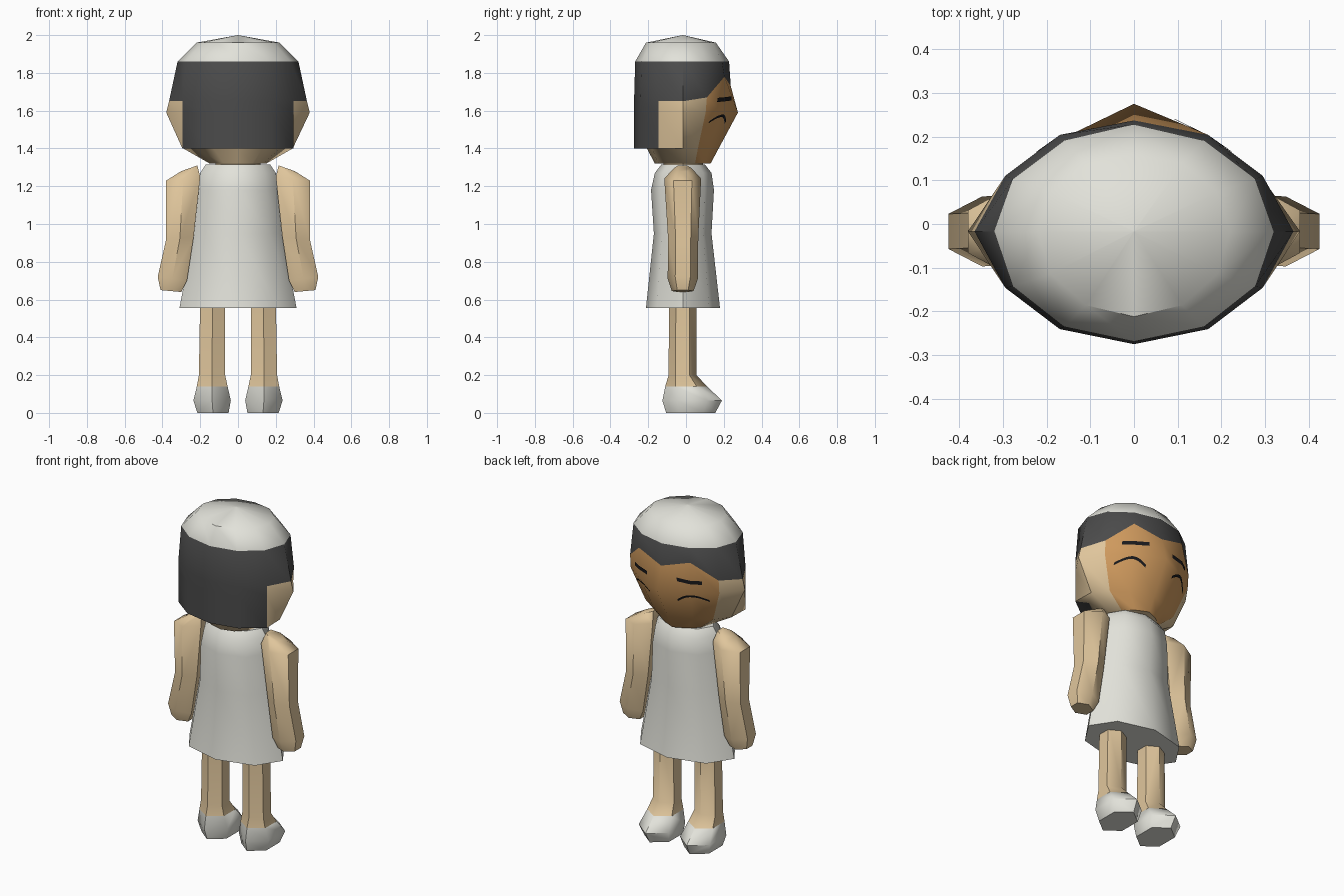
import bpy, bmesh, math
from mathutils import Vector
from mathutils.bvhtree import BVHTree

cube = bpy.data.objects.get("Cube")
if cube:
    bpy.data.objects.remove(cube)


def material(name, rgb):
    m = bpy.data.materials.new(name)
    m.use_nodes = True
    m.diffuse_color = (*rgb, 1)
    m.node_tree.nodes["Principled BSDF"].inputs["Base Color"].default_value = (*rgb, 1)
    return m


WHITE = material("off_white", (0.76, 0.76, 0.70))
HAIR = material("charcoal_hair", (0.07, 0.07, 0.07))
SKIN = material("light_skin", (0.74, 0.56, 0.33))
FACE = material("tan_face", (0.62, 0.32, 0.11))
INK = material("black_ink", (0.01, 0.01, 0.012))
CY = -0.017  # depth of the body axis


def finish(name, bm, mats, angle=45):
    """Clean the mesh, link it and smooth all but its sharp edges."""
    bmesh.ops.remove_doubles(bm, verts=bm.verts[:], dist=1e-4)
    bmesh.ops.recalc_face_normals(bm, faces=bm.faces[:])
    me = bpy.data.meshes.new(name)
    bm.to_mesh(me)
    bm.free()
    for m in mats:
        me.materials.append(m)
    ob = bpy.data.objects.new(name, me)
    bpy.context.collection.objects.link(ob)
    bpy.ops.object.select_all(action="DESELECT")
    ob.select_set(True)
    bpy.context.view_layer.objects.active = ob
    bpy.ops.object.shade_smooth_by_angle(angle=math.radians(angle))
    return ob


def loft(name, rows, mats, rule=lambda row, col: 0, angle=45):
    """Skin closed rings of points, listed from top to bottom, and cap the ends."""
    bm = bmesh.new()
    rings = [[bm.verts.new(p) for p in row] for row in rows]
    n = len(rings[0])
    for r in range(len(rings) - 1):
        for k in range(n):
            j = (k + 1) % n
            f = bm.faces.new((rings[r][k], rings[r][j], rings[r + 1][j], rings[r + 1][k]))
            f.material_index = rule(r, k)
    bm.faces.new(rings[0]).material_index = rule(0, 0)
    bm.faces.new(rings[-1]).material_index = rule(len(rings) - 2, 0)
    return finish(name, bm, mats, angle)


def ring(n, x0, x1, y0, y1, z0, z1=None, turn=0.0, side=1):
    """Polygon fitted to a box; z0 is its inner height and z1 its outer height."""
    z1 = z0 if z1 is None else z1
    w = math.cos(math.pi / n) if turn else 1
    pts = []
    for k in range(n):
        a = math.tau * k / n + turn
        t = 0.5 + 0.5 * math.cos(a) / w
        y = (y0 + y1) / 2 + (y1 - y0) / 2 * math.sin(a)
        pts.append((side * (x0 + (x1 - x0) * t), y, z0 + (z1 - z0) * t))
    return pts


# Head: twelve columns, with the cap, hair, face and skin as face regions
HAIRLINE = [1.65, 1.67, 1.78, 1.73, 1.78, 1.67] + [1.65] * 6


def head_ring(z, side, rx, ry_front, front, ry_back, hair_panel=False):
    pts = []
    for k in range(12):
        a = math.tau * k / 12
        c, s = math.cos(a), math.sin(a)
        x, y = rx * c, CY + (ry_front if s > 0 else ry_back) * s
        if k in (0, 6):
            x, y = side * c, CY
        elif k == 3:
            y = front
        elif hair_panel and k > 6:
            x, y = 0.34 * c, CY + 0.258 * s
        pts.append((x, y, HAIRLINE[k] if z is None else z))
    return pts


head_rows = [
    head_ring(2.0, 0.001, 0.001, 0.001, CY + 0.001, 0.001),
    head_ring(1.96, 0.22, 0.22, 0.18, 0.158, 0.195),
    head_ring(1.86, 0.32, 0.32, 0.24, 0.228, 0.252),
    head_ring(None, 0.365, 0.34, 0.255, 0.237, 0.258),
    head_ring(1.59, 0.38, 0.34, 0.242, 0.275, 0.258),
    head_ring(1.4, 0.29, 0.26, 0.16, 0.173, 0.19, hair_panel=True),
    head_ring(1.4, 0.29, 0.26, 0.16, 0.173, 0.19),
    head_ring(1.32, 0.15, 0.15, 0.13, 0.13, 0.148),
]


def head_colour(row, col):
    if row < 2:
        return 0
    if row == 2 or (row < 6 and 7 <= col <= 10):
        return 1
    return 3 if 1 <= col <= 4 else 2


head = loft("head", head_rows, [WHITE, HAIR, SKIN, FACE], head_colour)

# Neck
loft("neck", [ring(8, -0.12, 0.12, -0.12, 0.09, z) for z in (1.335, 1.28)], [SKIN])

# Dress
dress = [(1.315, 0.17, -0.13, 0.10), (1.27, 0.20, -0.165, 0.135), (1.18, 0.215, -0.185, 0.148),
         (0.95, 0.235, -0.17, 0.135), (0.555, 0.31, -0.212, 0.18)]
loft("dress", [ring(8, -x, x, y0, y1, z) for z, x, y0, y1 in dress], [WHITE], angle=50)

# Arms, legs and shoes: inner x, outer x, back y, front y, inner z, outer z
arm = [(0.215, 0.30, -0.065, 0.03, 1.31, 1.28), (0.20, 0.38, -0.115, 0.08, 1.25, 1.23),
       (0.235, 0.38, -0.095, 0.065, 0.93, 0.92), (0.27, 0.425, -0.097, 0.063, 0.70, 0.72),
       (0.30, 0.41, -0.075, 0.04, 0.64, 0.65)]
leg = [(0.07, 0.20, -0.09, 0.055, 0.62, 0.62), (0.068, 0.207, -0.092, 0.055, 0.2, 0.2),
       (0.055, 0.218, -0.11, 0.112, 0.14, 0.14)]
shoe = [leg[-1], (0.038, 0.236, -0.125, 0.19, 0.065, 0.065), (0.05, 0.215, -0.105, 0.155, 0, 0)]
for label, side in (("left", 1), ("right", -1)):
    for part, rows, mat in (("arm", arm, SKIN), ("leg", leg, SKIN), ("shoe", shoe, WHITE)):
        loft(f"{label}_{part}", [ring(6, *row, turn=math.pi / 6, side=side) for row in rows],
             [mat], angle=55)

# Brows and closed eyes: thin strips laid on the face
tree = BVHTree.FromObject(head, bpy.context.evaluated_depsgraph_get())


def face_strip(name, side, x0, x1, height, thick):
    bm = bmesh.new()
    previous = None
    steps = 16
    for i in range(steps + 1):
        t = i / steps
        x, z = side * (x0 + (x1 - x0) * t), height(t)
        pair = []
        for dz in (-thick / 2, thick / 2):
            hit, normal, _, _ = tree.ray_cast(Vector((x, 1, z + dz)), Vector((0, -1, 0)))
            pair.append(bm.verts.new(hit + normal * 0.005))
        if previous:
            bm.faces.new((previous[0], pair[0], pair[1], previous[1]))
        previous = pair
    bmesh.ops.recalc_face_normals(bm, faces=bm.faces[:])
    if sum(f.normal.y for f in bm.faces) < 0:
        bmesh.ops.reverse_faces(bm, faces=bm.faces[:])
    me = bpy.data.meshes.new(name)
    bm.to_mesh(me)
    bm.free()
    me.materials.append(INK)
    bpy.context.collection.objects.link(bpy.data.objects.new(name, me))


for label, side in (("left", 1), ("right", -1)):
    face_strip(f"{label}_brow", side, 0.09, 0.22, lambda t: 1.665 - 0.008 * t, 0.022)
    face_strip(f"{label}_closed_eye", side, 0.09, 0.24,
               lambda t: 1.54 + 0.035 * math.sin(math.pi * t), 0.014)
